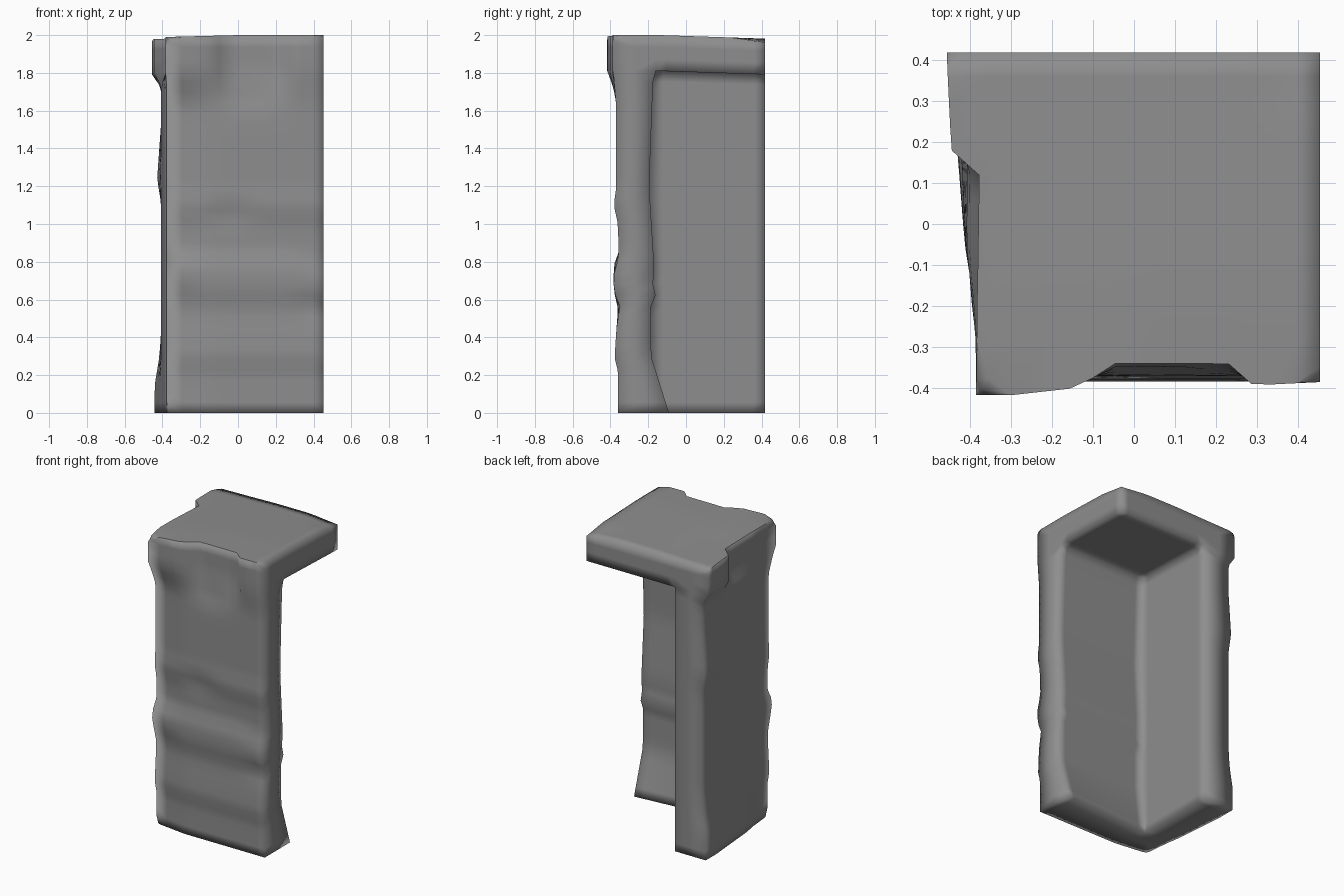
import bpy, bmesh
from math import exp

if "Cube" in bpy.data.objects:
    bpy.data.objects.remove(bpy.data.objects["Cube"])


def interp(pts, t):
    """Piecewise linear lookup in a short profile."""
    if t <= pts[0][0]:
        return pts[0][1]
    for (a, u), (b, v) in zip(pts, pts[1:]):
        if t <= b:
            return u + (v - u) * (t - a) / (b - a)
    return pts[-1][1]


def clamp(t):
    return max(0.0, min(1.0, t))


def steps(a, b, n):
    return [a + (b - a) * i / n for i in range(n)]


def dent(x, z, cx, cz, rx, rz, d):
    return d * exp(-((x - cx) / rx) ** 2 - ((z - cz) / rz) ** 2)


# Base block limits and wall thickness planes
X0, X1, XI = -0.385, 0.453, -0.212
Y0, Y1, YI = -0.37, 0.418, -0.18
Z1, ZI = 2.0, 1.81

# Profiles of the weathered faces, by height or along the top edge
front_z = [(0, -.36), (.22, -.36), (.29, -.378), (.42, -.37), (.55, -.36), (.65, -.383),
           (.78, -.383), (.85, -.357), (1.0, -.36), (1.1, -.383), (1.18, -.37), (1.75, -.37)]
cap_x = [(-.3, -.417), (-.12, -.397), (-.07, -.34), (.23, -.34), (.29, -.393), (.45, -.385)]
inner_z = [(0, -.09), (.3, -.185), (.58, -.185), (.62, -.16), (.66, -.175), (.8, -.17),
           (1.2, -.195), (1.75, -.175), (1.81, -.16)]
left_y = [(-.37, -.378), (-.2, -.393), (-.05, -.408), (.15, -.406), (.4, -.406)]
left_z = [(0, -.035), (.15, -.035), (.3, -.01), (.45, 0), (1.1, 0), (1.24, -.022), (1.55, 0)]
left_cap_y = [(-.4, -.385), (.12, -.377), (.18, -.445), (.41, -.456)]


def front(x, z):
    y = interp(front_z, z)
    y += dent(x, z, -.05, 1.06, .12, .05, .02) + dent(x, z, .42, .56, .1, .05, .015)
    y += dent(x, z, .05, 1.68, .13, .07, .02) + dent(x, z, .42, .79, .08, .04, .015)
    y += .026 * clamp((-.15 - x) / .2) * (1 - dent(0, z, 0, .75, 1, .08, .9))
    k = clamp((z - 1.63) / .18)
    return y * (1 - k) + interp(cap_x, x) * k


def left(y, z):
    x = interp(left_y, y) + interp(left_z, z) * clamp((y + .1) / .4)
    k = clamp((z - 1.74) / .06)
    return x * (1 - k) + interp(left_cap_y, y) * k


# Corner shell: front wall, left wall and top slab as one closed grid of cells
xs = steps(X0, XI, 2) + steps(XI, X1, 12) + [X1]
ys = steps(Y0, YI, 2) + steps(YI, Y1, 10) + [Y1]
zs = steps(0, ZI, 32) + steps(ZI, Z1, 3) + [Z1]


def solid(i, j, k):
    if not (0 <= i < len(xs) - 1 and 0 <= j < len(ys) - 1 and 0 <= k < len(zs) - 1):
        return False
    return i < 2 or j < 2 or k >= 32


bm = bmesh.new()
cache = {}


def vert(c):
    if c not in cache:
        cache[c] = bm.verts.new((xs[c[0]], ys[c[1]], zs[c[2]]))
    return cache[c]


for i in range(len(xs) - 1):
    for j in range(len(ys) - 1):
        for k in range(len(zs) - 1):
            if not solid(i, j, k):
                continue
            for ax in range(3):
                for side in (0, 1):
                    n = [i, j, k]
                    n[ax] += 2 * side - 1
                    if solid(*n):
                        continue
                    b, c = (ax + 1) % 3, (ax + 2) % 3
                    loop = []
                    for db, dc in ((0, 0), (1, 0), (1, 1), (0, 1)):
                        p = [i, j, k]
                        p[ax] += side
                        p[b] += db
                        p[c] += dc
                        loop.append(vert(tuple(p)))
                    bm.faces.new(loop if side else loop[::-1])

# Worn outer edges
planes = ((0, X0), (1, Y0), (2, Z1))
worn = [e for e in bm.edges
        if sum(all(abs(v.co[a] - p) < 1e-5 for v in e.verts) for a, p in planes) == 2]
bmesh.ops.bevel(bm, geom=worn, offset=.03, segments=2, profile=.5, affect='EDGES')

# Push every face onto its weathered profile
for v in bm.verts:
    x, y, z = v.co
    wf = clamp((YI - y) / (YI - Y0))
    wl = clamp((XI - x) / (XI - X0))
    wi = clamp((Y1 - y) / (Y1 - YI)) if y > YI else 1 - wf
    flare = .35 + .65 * clamp((x - XI) / (X1 - XI))
    inner = interp(inner_z, z) + .18
    if z < .3:
        inner *= flare
    if y > YI + .01:
        inner *= 0 if x < XI + .01 else wi
    v.co.y += wf * (front(x, z) - Y0) + wi * inner
    v.co.x += wl * (left(y, z) - X0)
    if z > 1.75:
        v.co.z -= .018 * clamp((y + .15) / .55)
        # Worn corner at the back right, low front left of the top
        if z > 1.95:
            v.co.z -= .02 * clamp((x - .25) / .2) * clamp((y - .25) / .16)
            v.co.z -= .01 * clamp(-x / .38)

bmesh.ops.recalc_face_normals(bm, faces=bm.faces)
mesh = bpy.data.meshes.new("stone_corner_shell")
bm.to_mesh(mesh)
bm.free()
obj = bpy.data.objects.new("stone_corner_shell", mesh)
bpy.context.collection.objects.link(obj)

# Dark stone, smooth over all edges
stone = bpy.data.materials.new("dark_stone")
stone.diffuse_color = (0.27, 0.27, 0.27, 1)
stone.use_nodes = True
stone.node_tree.nodes["Principled BSDF"].inputs["Base Color"].default_value = stone.diffuse_color
mesh.materials.append(stone)
mesh.polygons.foreach_set("use_smooth", [True] * len(mesh.polygons))
mesh.update()
